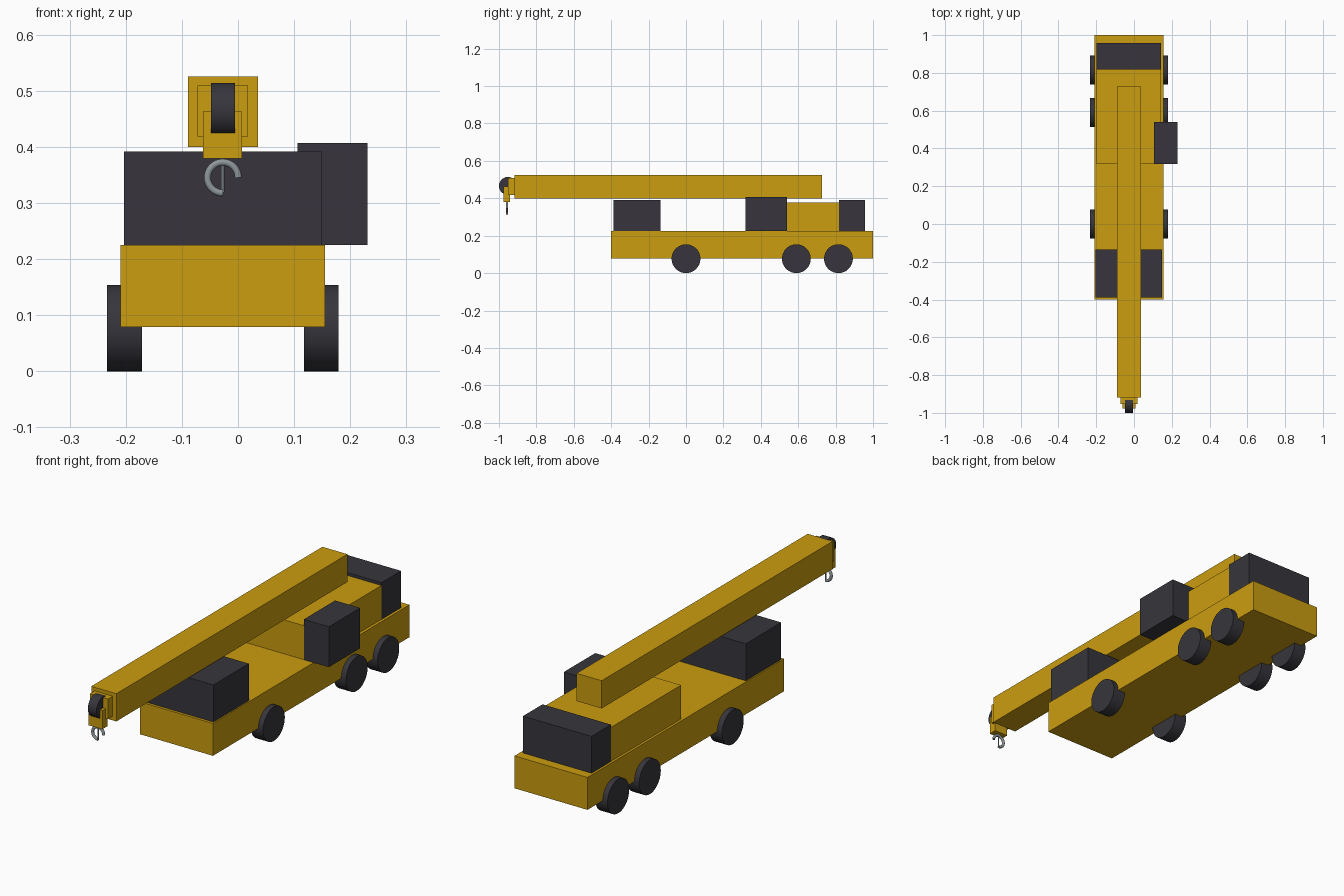
import bpy
import math
from mathutils import Matrix

if "Cube" in bpy.data.objects:
    bpy.data.objects.remove(bpy.data.objects["Cube"])


def material(name, rgb):
    m = bpy.data.materials.new(name)
    m.diffuse_color = (*rgb, 1)
    m.use_nodes = True
    m.node_tree.nodes["Principled BSDF"].inputs["Base Color"].default_value = m.diffuse_color
    return m


YELLOW = material("crane_yellow", (0.60, 0.34, 0.005))
DARK = material("charcoal", (0.038, 0.036, 0.045))
STEEL = material("steel_grey", (0.27, 0.31, 0.33))


def box(name, x, y, z, mat):
    """Box from (min, max) ranges on each axis."""
    bpy.ops.mesh.primitive_cube_add(size=1)
    ob = bpy.context.object
    ob.name = name
    size = [r[1] - r[0] for r in (x, y, z)]
    mid = [(r[0] + r[1]) / 2 for r in (x, y, z)]
    ob.data.transform(Matrix.Translation(mid) @ Matrix.Diagonal((*size, 1)))
    ob.data.materials.append(mat)
    return ob


def disc(name, centre, radius, width, mat, axis="X", sides=48):
    """Smooth-sided cylinder along X or Z."""
    rot = (0, math.pi / 2, 0) if axis == "X" else (0, 0, 0)
    bpy.ops.mesh.primitive_cylinder_add(vertices=sides, radius=radius, depth=width,
                                        location=centre, rotation=rot)
    ob = bpy.context.object
    ob.name = name
    ob.data.materials.append(mat)
    bpy.ops.object.shade_smooth_by_angle(angle=math.radians(30))
    return ob


CX = -0.027  # centre line of the truck

# Carrier body
box("chassis", (-0.209, 0.155), (-0.40, 1.0), (0.079, 0.225), YELLOW)
box("driver_cab", (-0.203, 0.149), (-0.388, -0.136), (0.225, 0.392), DARK)

# Upper works
box("rear_deck", (-0.198, 0.142), (0.318, 0.82), (0.225, 0.378), YELLOW)
box("counterweight", (-0.199, 0.143), (0.818, 0.957), (0.225, 0.391), DARK)
box("operator_cab", (0.106, 0.231), (0.317, 0.54), (0.225, 0.407), DARK)

# Telescopic boom and its tip
box("boom", (-0.089, 0.036), (-0.918, 0.728), (0.40, 0.525), YELLOW)
box("inner_boom", (-0.072, 0.018), (-0.952, -0.90), (0.418, 0.509), YELLOW)
box("tip_bracket", (-0.062, 0.007), (-0.976, -0.94), (0.379, 0.463), YELLOW)
disc("tip_pulley", (CX, -0.952, 0.466), 0.048, 0.043, DARK)

# Wheels, three axles
for i, y in enumerate((0.0, 0.59, 0.815)):
    for side in (-1, 1):
        disc(f"wheel_{i}_{'left' if side < 0 else 'right'}",
             (CX + side * 0.1755, y, 0.077), 0.077, 0.062, DARK)

# Hook: three-quarter ring open at lower right, with a thin shank
curve = bpy.data.curves.new("hook", "CURVE")
curve.dimensions = "3D"
curve.bevel_depth = 0.0065
curve.bevel_resolution = 3
curve.use_fill_caps = True
N = 32
spline = curve.splines.new("POLY")
spline.points.add(N)
for i, p in enumerate(spline.points):
    a = math.radians(270 * i / N)
    p.co = (CX + 0.0275 * math.cos(a), -0.957, 0.345 + 0.0275 * math.sin(a), 1)
curve.materials.append(STEEL)
hook = bpy.data.objects.new("hook", curve)
bpy.context.collection.objects.link(hook)
disc("hook_shank", (CX, -0.957, 0.350), 0.003, 0.062, STEEL, axis="Z", sides=12)
